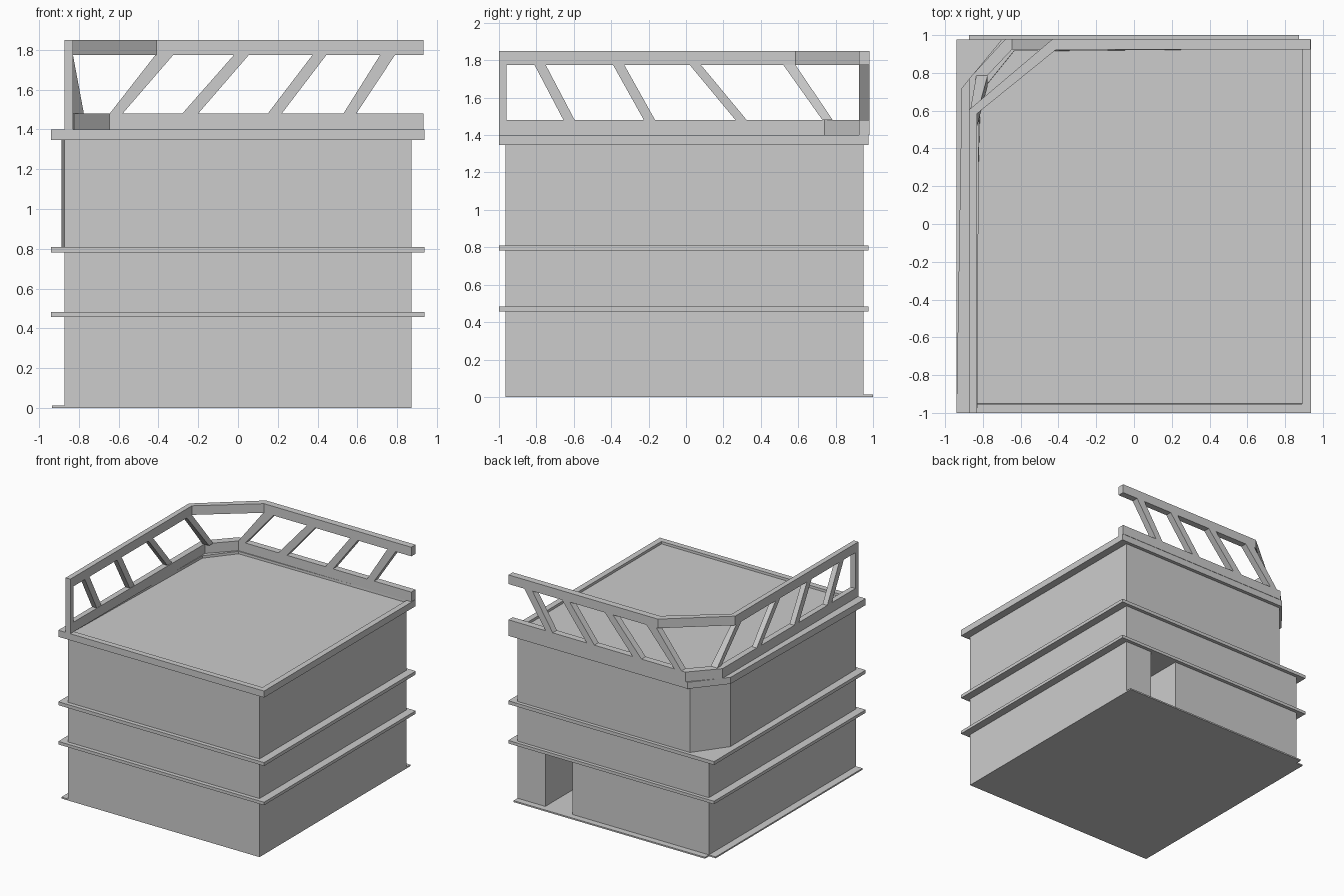
import bpy
import bmesh

cube = bpy.data.objects.get("Cube")
if cube:
    bpy.data.objects.remove(cube, do_unlink=True)

grey = bpy.data.materials.new("plain_grey")
grey.use_nodes = True
grey.diffuse_color = (0.605, 0.605, 0.605, 1)
for node in grey.node_tree.nodes:
    if node.type == 'BSDF_PRINCIPLED':
        node.inputs["Base Color"].default_value = (0.605, 0.605, 0.605, 1)


def prism(name, low, z0, z1, high=None, rim=0, sink=0):
    """Solid between a plan outline at z0 and another (or the same) at z1."""
    high = high or low
    bm = bmesh.new()
    a = [bm.verts.new((x, y, z0)) for x, y in low]
    b = [bm.verts.new((x, y, z1)) for x, y in high]
    n = len(a)
    bm.faces.new(a)
    top = bm.faces.new(b)
    for i in range(n):
        j = (i + 1) % n
        bm.faces.new((a[i], a[j], b[j], b[i]))
    bmesh.ops.recalc_face_normals(bm, faces=bm.faces[:])
    if rim:
        # Flat rim, wider under the side railing, then a steep step to the deck
        bmesh.ops.inset_region(bm, faces=[top], thickness=rim)
        for v in top.verts:
            if v.co.x < -0.5:
                v.co.x += 0.035
        bmesh.ops.inset_region(bm, faces=[top], thickness=0.001)
        for v in top.verts:
            v.co.z -= sink
    mesh = bpy.data.meshes.new(name)
    bm.to_mesh(mesh)
    bm.free()
    mesh.materials.append(grey)
    obj = bpy.data.objects.new(name, mesh)
    bpy.context.collection.objects.link(obj)
    return obj


def rect(x0, x1, y0, y1):
    return [(x0, y0), (x1, y0), (x1, y1), (x0, y1)]


# Thin base plate, projecting on two sides
prism("base_plate", [(-0.935, -0.966), (0.873, -0.966), (0.873, 1.0),
                     (-0.873, 1.0), (-0.873, 0.948), (-0.935, 0.948)], 0, 0.012)

# Ground storey with the entrance passage, then the middle storey
prism("ground_storey", [(-0.873, -0.966), (0.873, -0.966), (0.873, 0.948),
                        (0.62, 0.948), (0.62, 0.3), (0.37, 0.3),
                        (0.37, 0.948), (-0.873, 0.948)], 0.012, 0.458)
prism("middle_storey", rect(-0.873, 0.873, -0.966, 0.948), 0.483, 0.782)

# Upper storey with its cut corner
prism("upper_storey", [(-0.873, -0.966), (0.873, -0.966), (0.873, 0.948),
                       (-0.70, 0.948), (-0.888, 0.69)], 0.81, 1.346)

# Ledges between storeys
for name, z0, z1 in (("lower_ledge", 0.458, 0.483), ("upper_ledge", 0.782, 0.81)):
    prism(name, rect(-0.94, 0.938, -1.0, 0.977), z0, z1)

# Roof slab with a raised rim
prism("roof_slab", [(-0.94, -1.0), (0.938, -1.0), (0.938, 0.977),
                    (-0.70, 0.977), (-0.912, 0.72)], 1.346, 1.40,
      rim=0.068, sink=0.02)

# Railing beams that turn the corner
prism("lower_rail", [(-0.873, -1.0), (-0.83, -1.0), (-0.82, 0.74), (-0.645, 0.925),
                     (0.934, 0.925), (0.934, 0.98), (-0.68, 0.98), (-0.873, 0.77)],
      1.40, 1.48)
prism("upper_rail", [(-0.873, -1.0), (-0.83, -1.0), (-0.83, 0.585), (-0.41, 0.925),
                     (0.934, 0.925), (0.934, 0.98), (-0.43, 0.98), (-0.873, 0.605)],
      1.775, 1.85)
prism("railing_post", rect(-0.873, -0.83, -1.0, -0.96), 1.48, 1.775)

# Slanted bars: (bottom start, top start, bottom width, top width)
for i, (lo, hi, wl, wh) in enumerate(((-0.645, -0.415, 0.065, 0.09),
                                      (-0.28, -0.02, 0.08, 0.075),
                                      (0.15, 0.375, 0.07, 0.07),
                                      (0.53, 0.715, 0.065, 0.075))):
    prism(f"back_bar_{i + 1}", rect(lo, lo + wl, 0.925, 0.98), 1.48, 1.775,
          rect(hi, hi + wh, 0.925, 0.98))
for i, (lo, hi) in enumerate(((-0.655, -0.81), (-0.225, -0.39), (0.265, 0.02))):
    prism(f"side_bar_{i + 1}", rect(-0.873, -0.83, lo, lo + 0.06), 1.48, 1.775,
          rect(-0.873, -0.83, hi, hi + 0.06))
prism("side_corner_bar", rect(-0.835, -0.775, 0.73, 0.785), 1.48, 1.775,
      rect(-0.87, -0.83, 0.52, 0.585))
